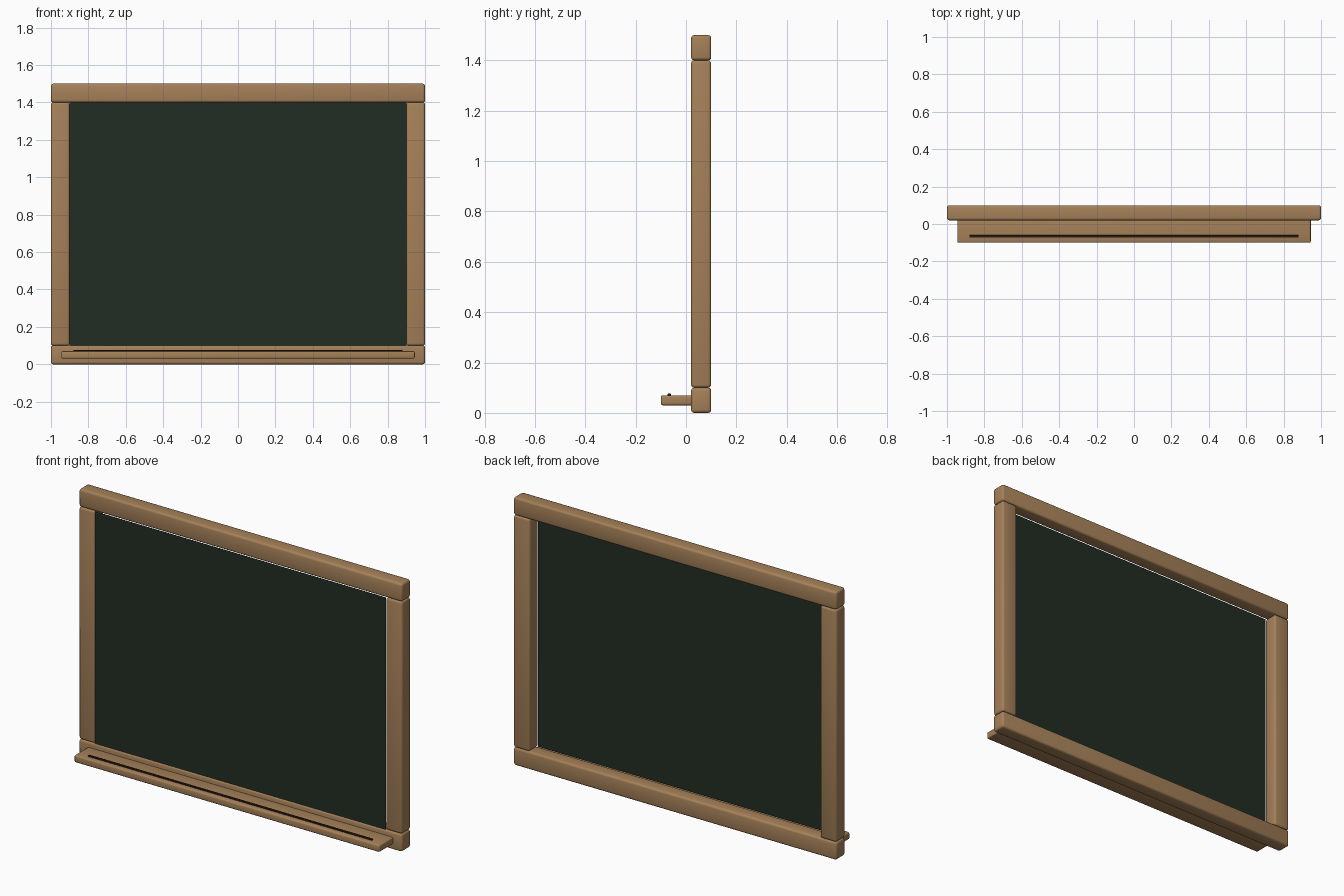
import bpy
import math

cube = bpy.data.objects.get("Cube")
if cube:
    bpy.data.objects.remove(cube, do_unlink=True)


def material(name, color):
    mat = bpy.data.materials.new(name)
    mat.use_nodes = True
    mat.diffuse_color = (*color, 1)
    mat.node_tree.nodes["Principled BSDF"].inputs["Base Color"].default_value = (*color, 1)
    return mat


wood = material("light_wood", (0.38, 0.22, 0.10))
slate = material("dark_green_slate", (0.016, 0.026, 0.017))
groove = material("dark_brown", (0.022, 0.012, 0.007))


def block(name, low, high, mat, bevel):
    """Rounded box between two opposite corners."""
    bpy.ops.mesh.primitive_cube_add(size=1, location=[(a + b) / 2 for a, b in zip(low, high)])
    obj = bpy.context.object
    obj.name = name
    obj.scale = [b - a for a, b in zip(low, high)]
    bpy.ops.object.transform_apply(location=False, rotation=False, scale=True)
    obj.data.materials.append(mat)
    mod = obj.modifiers.new("Rounded edges", "BEVEL")
    mod.width = bevel
    mod.segments = 3
    bpy.ops.object.modifier_apply(modifier=mod.name)
    bpy.ops.object.shade_smooth_by_angle(angle=math.radians(35))
    return obj


FRONT, BACK = 0.02, 0.10
RAIL, HEIGHT = 0.10, 1.50

# Frame: two full-width rails with the posts between them
block("bottom_rail", (-1, FRONT, 0), (1, BACK, RAIL), wood, 0.012)
block("top_rail", (-1, FRONT, HEIGHT - RAIL), (1, BACK, HEIGHT), wood, 0.012)
for name, x in (("right_post", -1), ("left_post", 1 - RAIL)):
    block(name, (x, FRONT, RAIL), (x + RAIL, BACK, HEIGHT - RAIL), wood, 0.012)

# Writing surface: a thin sheet level with the front of the frame
bpy.ops.mesh.primitive_plane_add(size=1, location=(0, FRONT + 0.002, HEIGHT / 2),
                                 rotation=(math.pi / 2, 0, 0))
board = bpy.context.object
board.name = "writing_surface"
board.scale = (2 - 2 * RAIL, HEIGHT - 2 * RAIL, 1)
bpy.ops.object.transform_apply(location=False, rotation=True, scale=True)
board.data.materials.append(slate)

# Chalk ledge, set into the bottom rail, with its dark strip
block("chalk_ledge", (-0.945, -0.10, 0.03), (0.945, 0.04, 0.07), wood, 0.008)
block("ledge_strip", (-0.88, -0.073, 0.066), (0.88, -0.06, 0.076), groove, 0.002)
